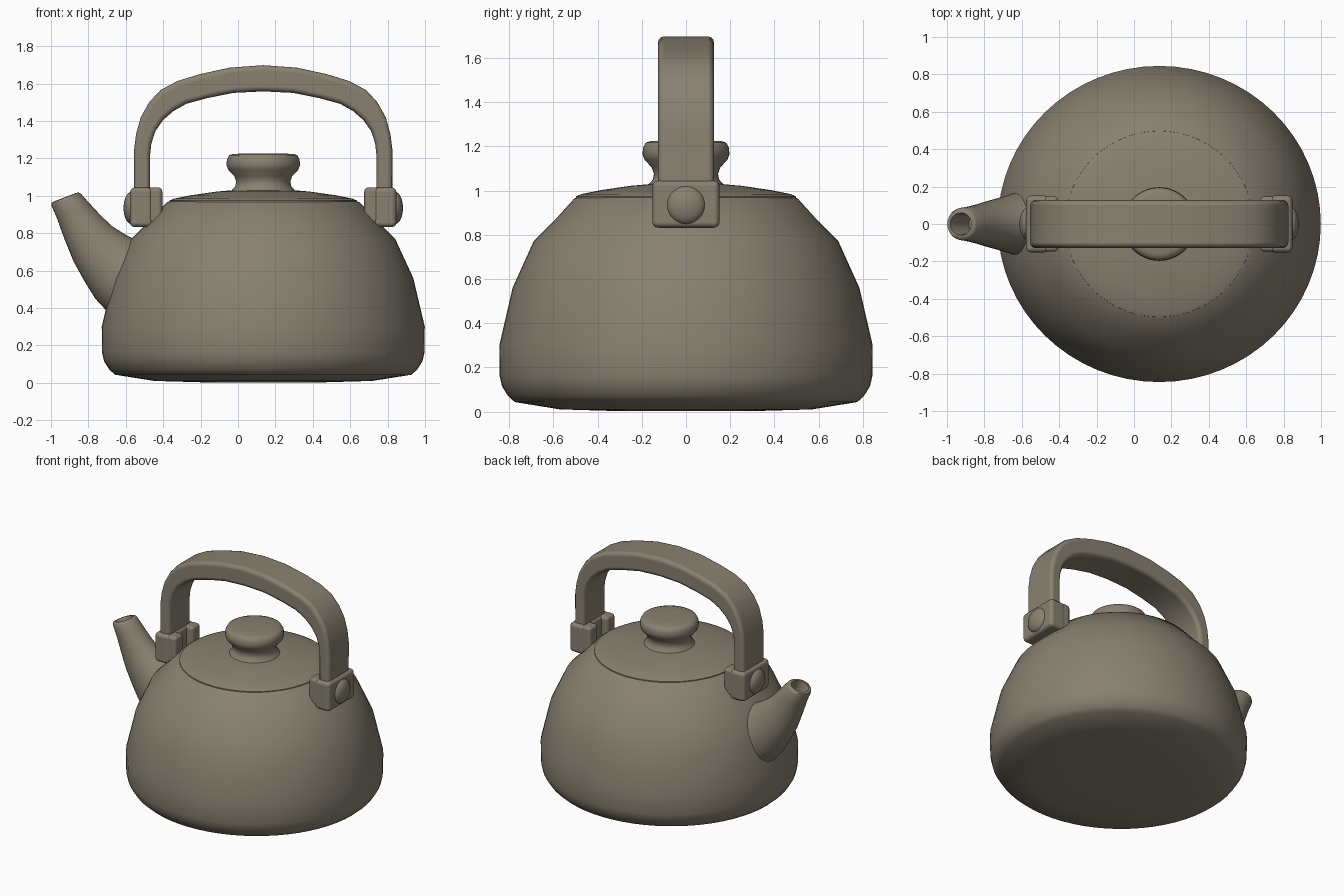
import bpy, bmesh, math
from mathutils import Vector

if "Cube" in bpy.data.objects:
    bpy.data.objects.remove(bpy.data.objects["Cube"])

CX = 0.135  # axis of the kettle body

mat = bpy.data.materials.new("warm grey enamel")
mat.diffuse_color = (0.25, 0.22, 0.165, 1)
mat.use_nodes = True
mat.node_tree.nodes["Principled BSDF"].inputs["Base Color"].default_value = mat.diffuse_color


def finish(name, bm, angle=40, bevel=0, segs=3):
    bmesh.ops.recalc_face_normals(bm, faces=bm.faces)
    me = bpy.data.meshes.new(name)
    bm.to_mesh(me)
    bm.free()
    me.materials.append(mat)
    for p in me.polygons:
        p.use_smooth = True
    ob = bpy.data.objects.new(name, me)
    bpy.context.collection.objects.link(ob)
    if bevel:
        m = ob.modifiers.new("soft edges", 'BEVEL')
        m.width, m.segments, m.limit_method = bevel, segs, 'ANGLE'
        m.angle_limit = math.radians(40)
        m.harden_normals = True
    else:
        me.set_sharp_from_angle(angle=math.radians(angle))
    return ob


def skin(bm, rings, cap_start=True, cap_end=True):
    vs = [[bm.verts.new(p) for p in r] for r in rings]
    n = len(vs[0])
    for a, b in zip(vs, vs[1:]):
        for i in range(n):
            j = (i + 1) % n
            bm.faces.new((a[i], a[j], b[j], b[i]))
    if cap_start:
        bm.faces.new(vs[0])
    if cap_end:
        bm.faces.new(vs[-1])


def lathe(name, profile, sx=1, n=64, angle=40):
    bm = bmesh.new()
    ts = [2 * math.pi * i / n for i in range(n)]
    skin(bm, [[(CX + r * sx * math.cos(t), r * math.sin(t), z) for t in ts] for r, z in profile])
    return finish(name, bm, angle)


def box(name, x0, x1, y0, y1, z0, z1, bevel):
    bm = bmesh.new()
    bmesh.ops.create_cube(bm, size=1)
    for v in bm.verts:
        v.co = ((x0 + x1) / 2 + v.co.x * (x1 - x0),
                (y0 + y1) / 2 + v.co.y * (y1 - y0),
                (z0 + z1) / 2 + v.co.z * (z1 - z0))
    return finish(name, bm, bevel=bevel)


# Body, lid and knob are turned profiles
lathe("body", [(0.3, 0.002), (0.57, 0.01), (0.775, 0.043), (0.805, 0.07), (0.833, 0.115),
               (0.843, 0.16), (0.845, 0.3), (0.785, 0.56), (0.69, 0.77), (0.6, 0.86),
               (0.505, 0.965), (0.48, 0.972)], sx=1.022)
lathe("lid", [(0.5, 0.94), (0.497, 0.974), (0.475, 0.984), (0.38, 1.003), (0.25, 1.022),
              (0.17, 1.029)], sx=1.01)
lathe("knob", [(0.18, 1.01), (0.165, 1.034), (0.15, 1.05), (0.145, 1.075), (0.155, 1.105),
               (0.188, 1.14), (0.197, 1.165), (0.194, 1.195), (0.182, 1.217),
               (0.16, 1.224), (0.08, 1.226)], n=48, angle=60)

# Spout: tapered tube with an open mouth (x, z, in-plane radius, sideways radius)
path = [(-0.52, 0.53, 0.23, 0.21), (-0.60, 0.575, 0.212, 0.175), (-0.65, 0.605, 0.192, 0.158),
        (-0.71, 0.667, 0.166, 0.14), (-0.775, 0.742, 0.14, 0.122), (-0.83, 0.83, 0.116, 0.105),
        (-0.88, 0.918, 0.096, 0.093), (-0.918, 0.978, 0.085, 0.087), (-0.925, 0.99, 0.078, 0.08),
        (-0.926, 0.992, 0.06, 0.06), (-0.915, 0.97, 0.054, 0.054), (-0.84, 0.85, 0.05, 0.05)]
# section directions, running from lower left to upper right
tilts = [60, 58, 54, 48, 42, 33, 25, 22, 21, 21, 22, 30]
rings = []
for (x, z, ra, rb), tilt in zip(path, tilts):
    d = math.radians(tilt)
    # wide sections lean with the wall of the body
    u = Vector((math.cos(d), 0, math.sin(d)))
    rings.append([Vector((x, 0, z)) + u * ra * math.cos(t) + Vector((0, rb * math.sin(t), 0))
                  for t in (2 * math.pi * i / 32 for i in range(32))])
bm = bmesh.new()
skin(bm, rings)
finish("spout", bm, 60)

# Handle: arched strap, outer and inner outline of one half, mirrored
outer = [(0.69, 0.9), (0.69, 1.25), (0.68, 1.33), (0.655, 1.42), (0.61, 1.5), (0.55, 1.565),
         (0.46, 1.613), (0.34, 1.65), (0.18, 1.685), (0, 1.698)]
inner = [(0.605, 0.9), (0.605, 1.22), (0.598, 1.28), (0.577, 1.345), (0.535, 1.405), (0.48, 1.453),
         (0.41, 1.492), (0.3, 1.522), (0.16, 1.55), (0, 1.558)]
half = list(zip(outer, inner))
pairs = [(o, i, -1) for o, i in half] + [(o, i, 1) for o, i in half[-2::-1]]
W = 0.127
bm = bmesh.new()
skin(bm, [[(CX + s * o[0], -W, o[1]), (CX + s * o[0], W, o[1]),
           (CX + s * i[0], W, i[1]), (CX + s * i[0], -W, i[1])] for o, i, s in pairs])
finish("handle", bm, bevel=0.028)

# Brackets with inner lugs and domed rivets on both ends of the handle
for side, s in (("left", -1), ("right", 1)):
    def span(a, b):
        return sorted((CX + s * a, CX + s * b))
    box(side + "_bracket", *span(0.59, 0.712), -0.152, 0.152, 0.832, 1.045, 0.026)
    for tag, y in (("front", -0.1), ("back", 0.1)):
        box(f"{side}_{tag}_lug", *span(0.54, 0.62), y - 0.048, y + 0.048, 0.85, 1.045, 0.022)
    bm = bmesh.new()
    bmesh.ops.create_uvsphere(bm, u_segments=32, v_segments=16, radius=1)
    for v in bm.verts:
        v.co = (CX + s * 0.705 + v.co.x * 0.042, v.co.y * 0.086, 0.935 + v.co.z * 0.086)
    finish(side + "_rivet", bm, 60)
